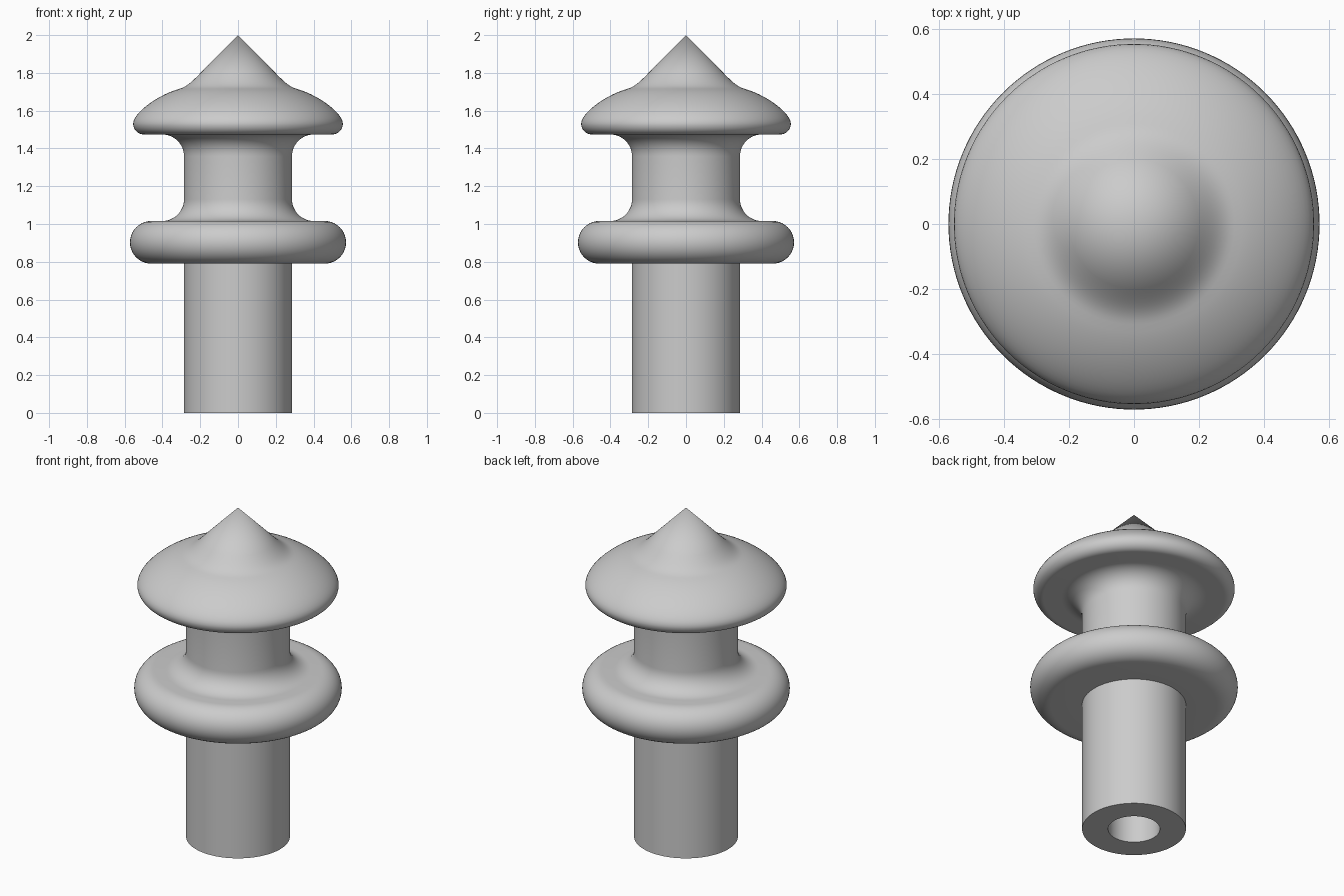
import bpy, bmesh, math
from mathutils import Vector

if "Cube" in bpy.data.objects:
    bpy.data.objects.remove(bpy.data.objects["Cube"])

SEGMENTS = 128


def arc(cx, cz, radius, start, end, steps=12):
    """Circular stretch of the profile, angles in degrees."""
    angles = [math.radians(start + (end - start) * i / steps) for i in range(steps + 1)]
    return [(cx + radius * math.cos(a), cz + radius * math.sin(a)) for a in angles]


def bezier(p0, p1, p2, p3, steps=14):
    out = []
    for i in range(steps + 1):
        t = i / steps
        w = ((1 - t) ** 3, 3 * t * (1 - t) ** 2, 3 * t * t * (1 - t), t ** 3)
        out.append(tuple(sum(k * p[j] for k, p in zip(w, (p0, p1, p2, p3))) for j in (0, 1)))
    return out


SHAFT, BORE, BORE_TOP = 0.286, 0.143, 0.79

# Blind bore, shaft and flat underside of the collar
profile = [(0, BORE_TOP), (BORE, BORE_TOP), (BORE, 0), (SHAFT, 0), (SHAFT, 0.79)]
# Rounded collar
profile += arc(0.459, 0.903, 0.113, -90, 90, 20)
# Neck with a fillet at each end
profile += arc(0.401, 1.131, 0.115, 270, 180)
profile += arc(0.401, 1.359, 0.115, 180, 90)
# Cap rim, dome and flared cone
profile += arc(0.498, 1.531, 0.057, -90, 0)
profile += bezier((0.555, 1.531), (0.555, 1.59), (0.42, 1.685), (0.31, 1.716))
profile += bezier((0.31, 1.716), (0.27, 1.728), (0.245, 1.752), (0.2, 1.798), 8)
profile += [(0, 2)]

# Lathe the profile around the vertical axis
bm = bmesh.new()
verts = [bm.verts.new((r, 0, z)) for r, z in profile]
edges = [bm.edges.new(pair) for pair in zip(verts, verts[1:])]
bmesh.ops.spin(bm, geom=verts + edges, cent=(0, 0, 0), axis=(0, 0, 1),
               angle=math.tau, steps=SEGMENTS, use_merge=False)
bmesh.ops.remove_doubles(bm, verts=bm.verts, dist=1e-4)
bmesh.ops.recalc_face_normals(bm, faces=bm.faces)

mesh = bpy.data.meshes.new("finial")
bm.to_mesh(mesh)
bm.free()
finial = bpy.data.objects.new("finial", mesh)
bpy.context.collection.objects.link(finial)

# Single plain grey
grey = bpy.data.materials.new("light grey")
grey.diffuse_color = (0.6, 0.6, 0.6, 1)
grey.use_nodes = True
grey.node_tree.nodes["Principled BSDF"].inputs["Base Color"].default_value = grey.diffuse_color
mesh.materials.append(grey)

# Smooth shading with crisp edges at the bore, foot and collar
bpy.context.view_layer.objects.active = finial
finial.select_set(True)
bpy.ops.object.shade_smooth_by_angle(angle=math.radians(40))
